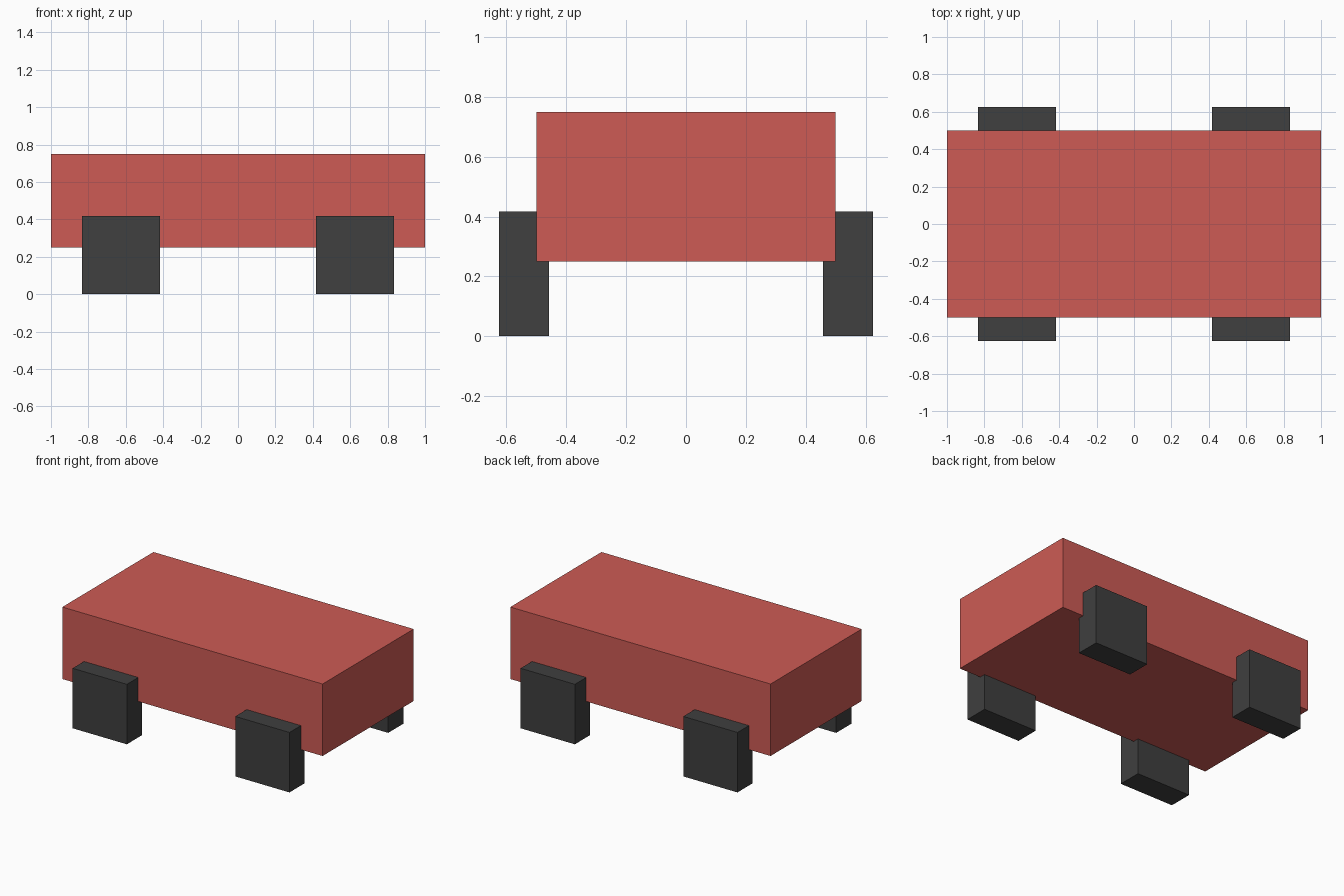
import bpy

if "Cube" in bpy.data.objects:
    bpy.data.objects.remove(bpy.data.objects["Cube"])


def material(name, color):
    mat = bpy.data.materials.new(name)
    mat.diffuse_color = (*color, 1)
    mat.use_nodes = True
    mat.node_tree.nodes["Principled BSDF"].inputs["Base Color"].default_value = mat.diffuse_color
    return mat


def box(name, center, size, mat):
    bpy.ops.mesh.primitive_cube_add(size=1, location=center)
    obj = bpy.context.object
    obj.name = name
    obj.scale = size
    bpy.ops.object.transform_apply(location=False, rotation=False, scale=True)
    obj.data.materials.append(mat)
    return obj


red = material("red", (0.61, 0.105, 0.09))
dark = material("dark", (0.05, 0.05, 0.05))

# Main body
box("body", (0, 0, 0.5), (2, 1, 0.5), red)

# Four blocky wheels, set slightly into the body sides
W = 5 / 12
for side, y in (("front", -1), ("back", 1)):
    for end, x in (("left", -1), ("right", 1)):
        box(f"{side}_{end}_wheel", (x * 0.625, y * 13 / 24, W / 2), (W, 1 / 6, W), dark)
